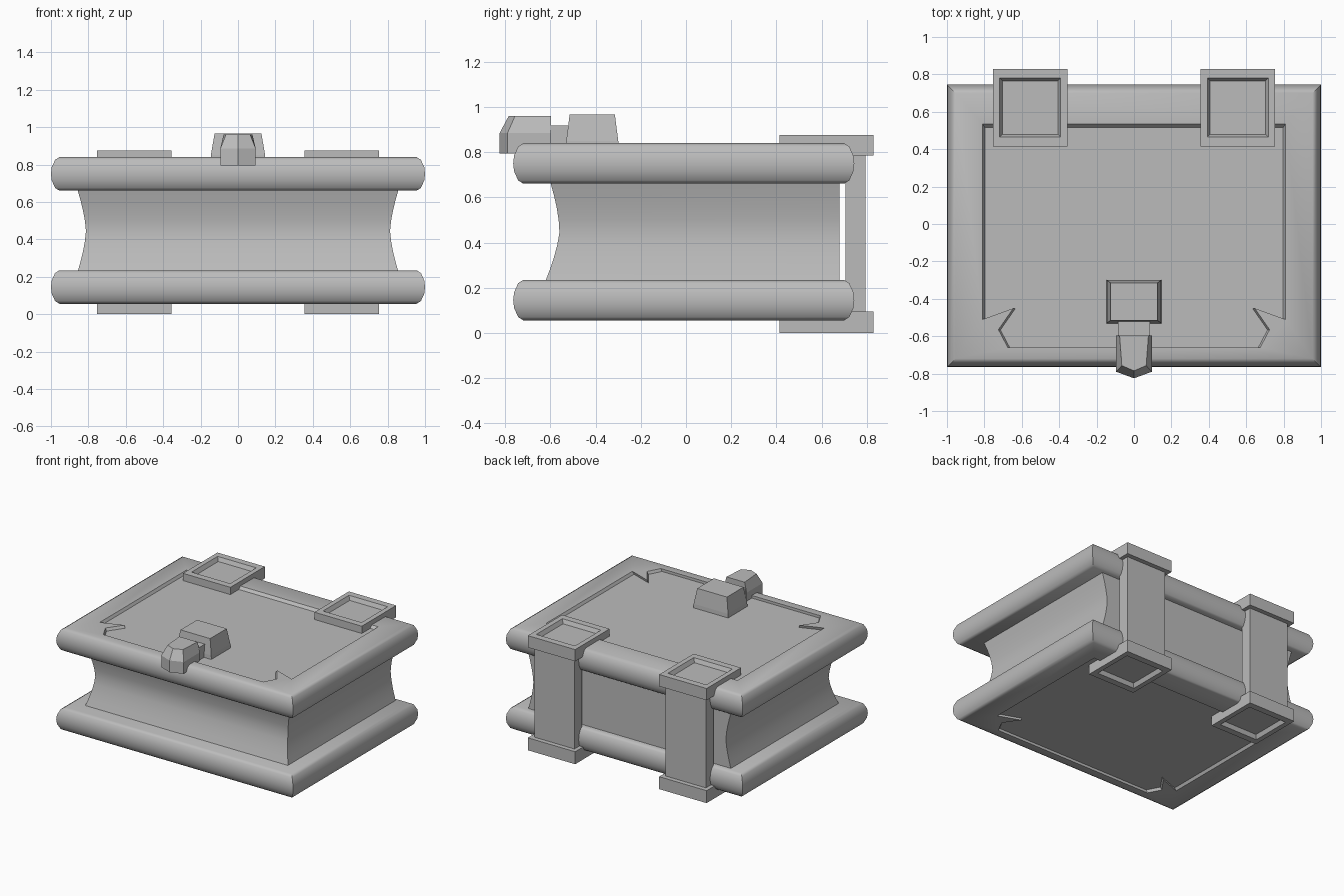
import bpy
import bmesh
import math

if "Cube" in bpy.data.objects:
    bpy.data.objects.remove(bpy.data.objects["Cube"])

grey = bpy.data.materials.new("plain grey")
grey.use_nodes = True
grey.diffuse_color = (0.5, 0.5, 0.5, 1)
grey.node_tree.nodes["Principled BSDF"].inputs["Base Color"].default_value = (0.5, 0.5, 0.5, 1)


def rect(x0, x1, y0, y1, z):
    return [(x0, y0, z), (x1, y0, z), (x1, y1, z), (x0, y1, z)]


def loft(name, rings):
    """Closed solid through a stack of rings with equal point counts."""
    bm = bmesh.new()
    loops = [[bm.verts.new(p) for p in ring] for ring in rings]
    n = len(loops[0])
    for a, b in zip(loops, loops[1:]):
        for i in range(n):
            j = (i + 1) % n
            bm.faces.new((a[i], a[j], b[j], b[i]))
    bm.faces.new(loops[0])
    bm.faces.new(loops[-1])
    bmesh.ops.recalc_face_normals(bm, faces=bm.faces)
    mesh = bpy.data.meshes.new(name)
    bm.to_mesh(mesh)
    bm.free()
    mesh.materials.append(grey)
    obj = bpy.data.objects.new(name, mesh)
    bpy.context.collection.objects.link(obj)
    return obj


def activate(obj):
    bpy.ops.object.select_all(action='DESELECT')
    obj.select_set(True)
    bpy.context.view_layer.objects.active = obj


def smooth(obj):
    activate(obj)
    bpy.ops.object.shade_smooth_by_angle(angle=math.radians(35))


def cut(obj, cutter):
    activate(obj)
    mod = obj.modifiers.new("recess", 'BOOLEAN')
    mod.operation = 'DIFFERENCE'
    mod.solver = 'EXACT'
    mod.object = cutter
    bpy.ops.object.modifier_apply(modifier=mod.name)
    bpy.data.objects.remove(cutter)


# Outline of the sunken cover panel, with notched front corners
half = [(0.81, 0.535), (0.81, -0.51), (0.645, -0.45), (0.725, -0.565), (0.675, -0.66)]
outline = half + [(-x, y) for x, y in reversed(half)]
PANEL_FRONT = -0.66


def panel_ring(z, k):
    return [(x * k, PANEL_FRONT + (y - PANEL_FRONT) * k, z) for x, y in outline]


# Covers: slabs with rounded, mitred edges and a sunken outer panel
edge = [(0.045, 0.0895), (0.022, 0.075), (0.004, 0.035), (0, 0)]
edge += [(i, -h) for i, h in reversed(edge[:-1])]
for name, mid, side in (("bottom_cover", 0.145, -1), ("top_cover", 0.75, 1)):
    cover = loft(name, [rect(-1 + i, 1 - i, -0.765 + i, 0.745 - i, mid + side * h)
                        for i, h in edge])
    face = mid + side * 0.0895
    cut(cover, loft("panel_cutter", [panel_ring(face + side * 0.05, 1),
                                     panel_ring(face, 1),
                                     panel_ring(face - side * 0.02, 0.985)]))
    smooth(cover)

# Page block: concave on the front and sides, flat at the spine
pages = []
for k in range(9):
    t = k / 4 - 1
    hollow = 0.045 * (1 - abs(t) ** 1.5)
    pages.append(rect(-0.858 + hollow, 0.858 - hollow,
                      -0.612 + 0.012 * t + hollow * 1.15, 0.68, 0.445 + 0.22 * t))
smooth(loft("page_block", pages))

# Hinges: a strap behind the spine with a sunken plate at each end
for label, cx in (("left", 0.555), ("right", -0.555)):
    loft(label + "_hinge_strap", [rect(cx - 0.17, cx + 0.17, 0.705, 0.795, z)
                                  for z in (0.05, 0.83)])
    for level, inner, outer in (("top", 0.785, 0.875), ("bottom", 0.095, 0.0)):
        s = 1 if outer > inner else -1
        steps = [(0.2, 0.2075, inner), (0.2, 0.2075, outer),
                 (0.163, 0.157, outer), (0.148, 0.143, outer - s * 0.03)]
        loft(label + "_" + level + "_hinge_plate",
             [rect(cx - w, cx + w, 0.6225 - d, 0.6225 + d, z) for w, d, z in steps])

# Clasp: tapered block, connecting bar and pointed hook
loft("clasp_block", [rect(-0.147, 0.147, -0.532, -0.298, 0.81),
                     rect(-0.145, 0.145, -0.53, -0.3, 0.85),
                     rect(-0.125, 0.125, -0.515, -0.315, 0.967)])
loft("clasp_bar", [rect(-0.085, 0.085, -0.62, -0.5, z) for z in (0.81, 0.917)])


def hook_ring(back, front, shoulder, tip, z):
    return [(-back, -0.597, z), (-front, shoulder, z), (0, tip, z),
            (front, shoulder, z), (back, -0.597, z)]


loft("clasp_hook", [hook_ring(0.093, 0.093, -0.79, -0.825, 0.795),
                    hook_ring(0.095, 0.095, -0.79, -0.825, 0.885),
                    hook_ring(0.077, 0.065, -0.757, -0.785, 0.96)])
